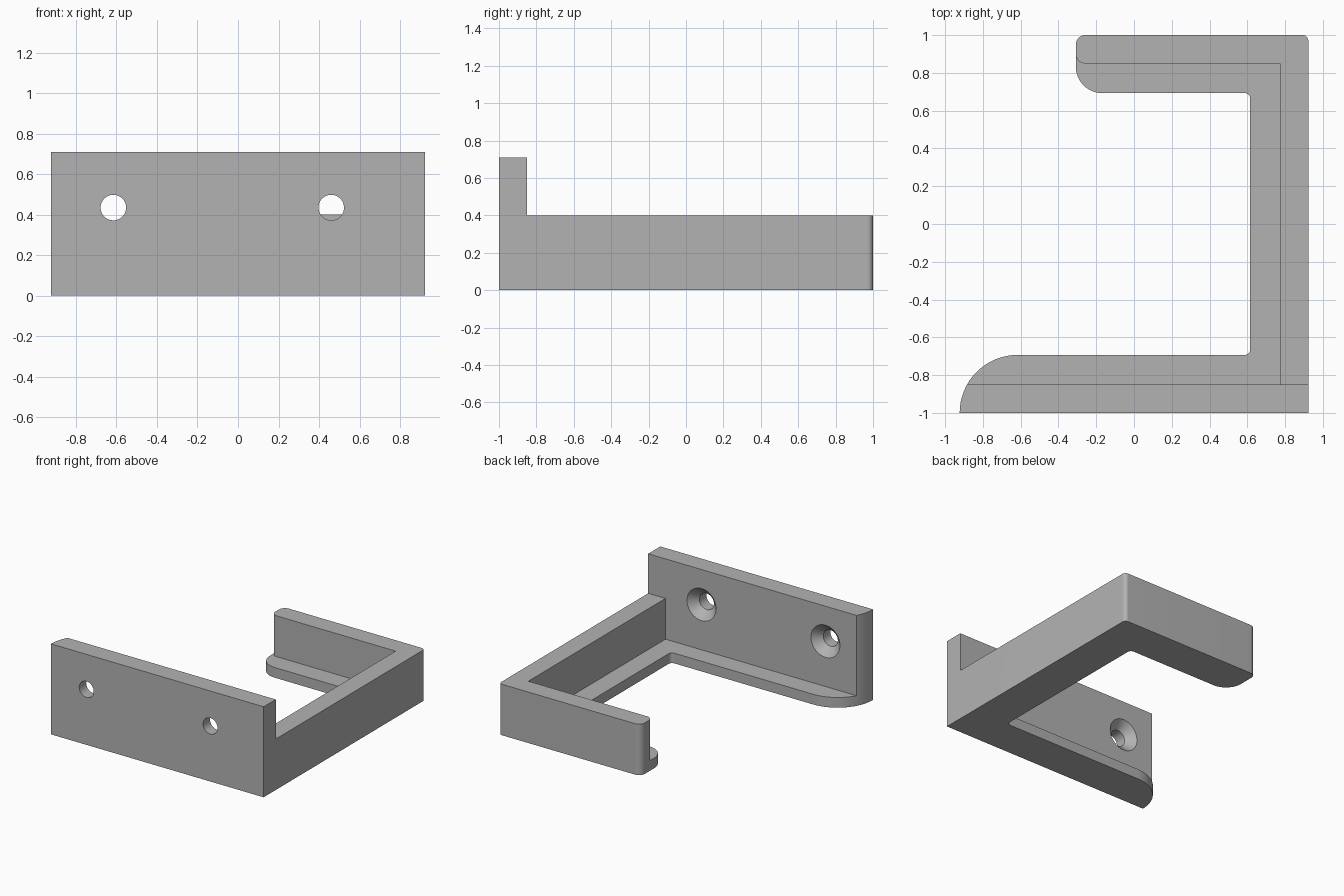
import bpy, bmesh, math
from mathutils import Vector, Matrix

old = bpy.data.objects.get("Cube")
if old:
    bpy.data.objects.remove(old, do_unlink=True)

grey = bpy.data.materials.new("plain grey")
grey.use_nodes = True
grey.diffuse_color = (0.45, 0.45, 0.45, 1)
grey.node_tree.nodes["Principled BSDF"].inputs["Base Color"].default_value = grey.diffuse_color


def make_object(name, bm):
    bmesh.ops.recalc_face_normals(bm, faces=bm.faces)
    mesh = bpy.data.meshes.new(name)
    bm.to_mesh(mesh)
    bm.free()
    mesh.materials.append(grey)
    obj = bpy.data.objects.new(name, mesh)
    bpy.context.collection.objects.link(obj)
    return obj


def rounded(corners, steps=16):
    """Turn (x, y, radius) corners into a filleted outline."""
    out = []
    for i, (x, y, r) in enumerate(corners):
        p = Vector((x, y))
        if r == 0:
            out.append(p)
            continue
        a = (Vector(corners[i - 1][:2]) - p).normalized()
        b = (Vector(corners[(i + 1) % len(corners)][:2]) - p).normalized()
        centre = p + (a + b) * r          # all filleted corners are right angles
        for k in range(steps + 1):
            t = k / steps * math.pi / 2
            out.append(centre - b * r * math.cos(t) - a * r * math.sin(t))
    return out


def extrude(name, corners, z0, z1):
    bm = bmesh.new()
    face = bm.faces.new([bm.verts.new((p.x, p.y, z0)) for p in rounded(corners)])
    top = bmesh.ops.extrude_face_region(bm, geom=[face])["geom"]
    bmesh.ops.translate(bm, vec=(0, 0, z1 - z0),
                        verts=[v for v in top if isinstance(v, bmesh.types.BMVert)])
    return make_object(name, bm)


def cone_along_y(name, x, z, y0, y1, r0, r1):
    bm = bmesh.new()
    bmesh.ops.create_cone(bm, cap_ends=True, segments=48, radius1=r0, radius2=r1, depth=y1 - y0,
                          matrix=Matrix.Translation((x, (y0 + y1) / 2, z))
                          @ Matrix.Rotation(-math.pi / 2, 4, 'X'))
    return make_object(name, bm)


W, D, WALL = 0.923, 1.0, 0.15
INNER_X, INNER_Y, TIP_X = 0.615, 0.693, -0.308
LEDGE_Z, RIM_Z, PLATE_Z = 0.08, 0.4, 0.71

# Full footprint of the bracket, raised to the height of the mounting plate
bracket = extrude("bracket", [
    (-W, -D, 0), (W, -D, 0), (W, D, 0.03), (TIP_X, D, 0.05), (TIP_X, INNER_Y, 0.14),
    (INNER_X, INNER_Y, 0.03), (INNER_X, -INNER_Y, 0.03), (-W, -INNER_Y, 0.307)], 0, PLATE_Z)

# Material removed above the rim, and above the inner ledge
front = -D + WALL
cutters = [
    extrude("rim_cutter", [(-2, front, 0), (2, front, 0), (2, 2, 0), (-2, 2, 0)], RIM_Z, 1),
    extrude("ledge_cutter", [
        (-2, front, 0), (W - WALL, front, 0), (W - WALL, D - WALL, 0),
        (TIP_X, D - WALL, 0.05), (TIP_X, D - 0.1, 0), (-2, D - 0.1, 0)], LEDGE_Z, 0.9),
]

# Two countersunk screw holes through the mounting plate
R = 0.063
for x in (-0.615, 0.46):
    cutters.append(cone_along_y("hole_cutter", x, 0.435, -1.1, -0.8, R, R))
    cutters.append(cone_along_y("countersink_cutter", x, 0.435, front - R, front + R, R, 3 * R))

bpy.context.view_layer.objects.active = bracket
for cutter in cutters:
    cutter.hide_render = True
    mod = bracket.modifiers.new("cut", 'BOOLEAN')
    mod.operation, mod.solver, mod.object = 'DIFFERENCE', 'EXACT', cutter
    bpy.ops.object.modifier_apply(modifier=mod.name)
    bpy.data.objects.remove(cutter, do_unlink=True)

# Smooth the rounded ends and holes, keeping hard edges sharp
bpy.ops.object.select_all(action='DESELECT')
bracket.select_set(True)
bpy.ops.object.shade_smooth_by_angle(angle=math.radians(30))
